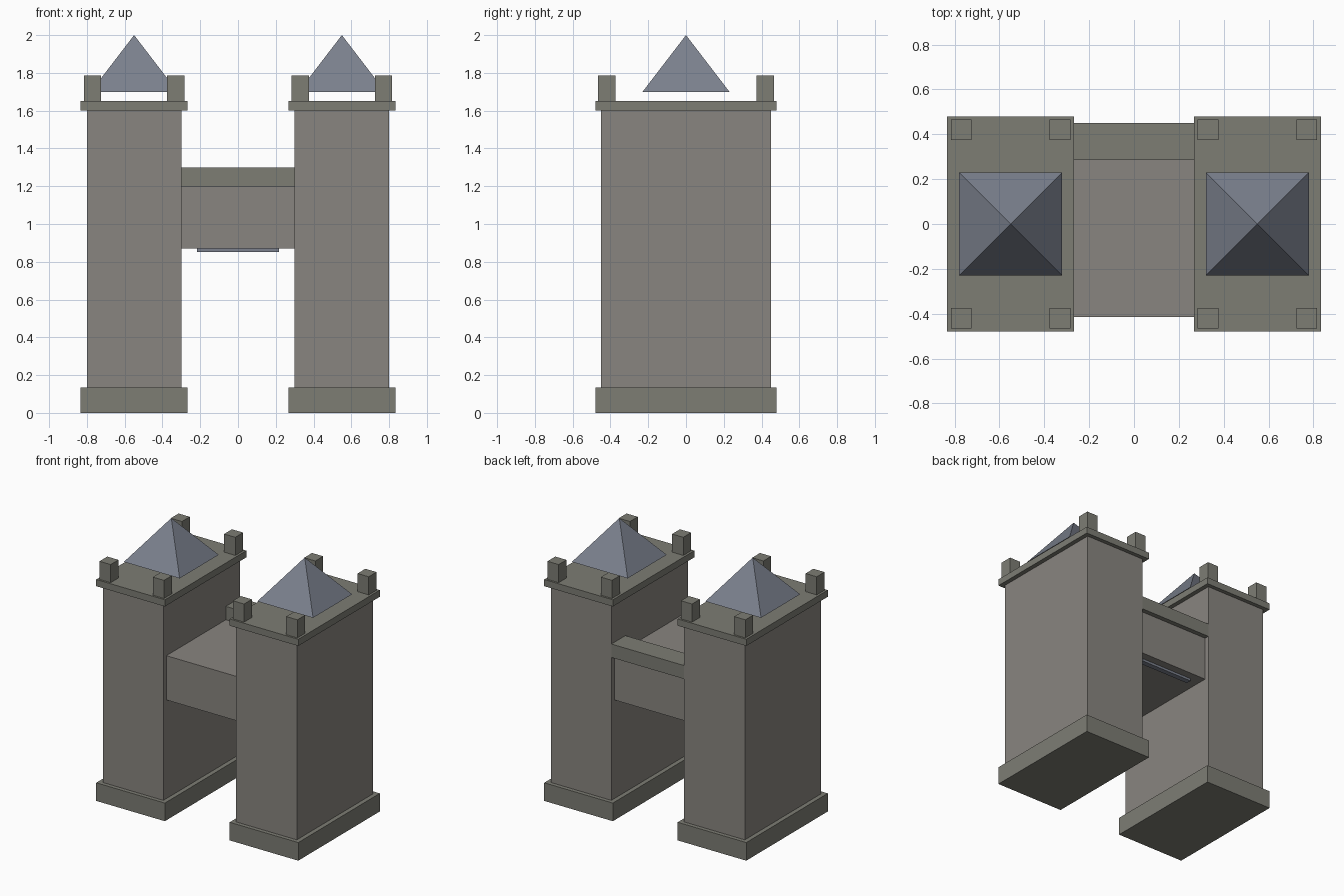
import bpy, bmesh
from math import pi, sqrt

if "Cube" in bpy.data.objects:
    bpy.data.objects.remove(bpy.data.objects["Cube"])


def material(name, rgb):
    m = bpy.data.materials.new(name)
    m.diffuse_color = (*rgb, 1)
    m.use_nodes = True
    m.node_tree.nodes["Principled BSDF"].inputs["Base Color"].default_value = m.diffuse_color
    return m


wall = material("wall_stone", (0.25, 0.235, 0.215))
trim = material("trim_stone", (0.205, 0.205, 0.175))
slate = material("slate", (0.2, 0.22, 0.27))


def finish(bm, name, mat):
    me = bpy.data.meshes.new(name)
    bm.to_mesh(me)
    bm.free()
    me.materials.append(mat)
    ob = bpy.data.objects.new(name, me)
    bpy.context.collection.objects.link(ob)
    return ob


def box(name, x0, x1, y0, y1, z0, z1, mat):
    bm = bmesh.new()
    bmesh.ops.create_cube(bm, size=1)
    bmesh.ops.scale(bm, verts=bm.verts, vec=(x1 - x0, y1 - y0, z1 - z0))
    bmesh.ops.translate(bm, verts=bm.verts,
                        vec=((x0 + x1) / 2, (y0 + y1) / 2, (z0 + z1) / 2))
    return finish(bm, name, mat)


def pyramid(name, x, half, z0, z1, mat):
    bm = bmesh.new()
    bmesh.ops.create_cone(bm, cap_ends=True, segments=4, radius1=half * sqrt(2),
                          radius2=0, depth=z1 - z0)
    bmesh.ops.remove_doubles(bm, verts=bm.verts, dist=1e-5)
    # turn the square base parallel to the tower, unless it already is
    if any(abs(v.co.x) < 1e-4 for v in bm.verts if v.co.z < 0):
        c = sqrt(0.5)
        for v in bm.verts:
            v.co.x, v.co.y = c * (v.co.x - v.co.y), c * (v.co.x + v.co.y)
    bmesh.ops.translate(bm, verts=bm.verts, vec=(x, 0, (z0 + z1) / 2))
    return finish(bm, name, mat)


# two towers with plinth, cap slab, corner merlons and raised roof
for side, cx in (("left", -0.55), ("right", 0.55)):
    box(side + "_plinth", cx - 0.283, cx + 0.283, -0.48, 0.48, 0, 0.135, trim)
    box(side + "_tower", cx - 0.25, cx + 0.25, -0.45, 0.45, 0.135, 1.6, wall)
    box(side + "_cap", cx - 0.283, cx + 0.283, -0.48, 0.48, 1.6, 1.65, trim)
    for dx in (-0.22, 0.22):
        for y in (-0.42, 0.42):
            box(side + "_merlon", cx + dx - 0.046, cx + dx + 0.046,
                y - 0.046, y + 0.046, 1.65, 1.785, trim)
    pyramid(side + "_roof", cx, 0.23, 1.7, 2.0, slate)

# bridge between the towers, rear parapet and gate bar under it
box("bridge", -0.3, 0.3, -0.415, 0.415, 0.87, 1.2, wall)
box("parapet", -0.3, 0.3, 0.285, 0.45, 1.2, 1.3, trim)
box("gate_bar", -0.217, 0.217, 0.315, 0.355, 0.852, 0.88, slate)
